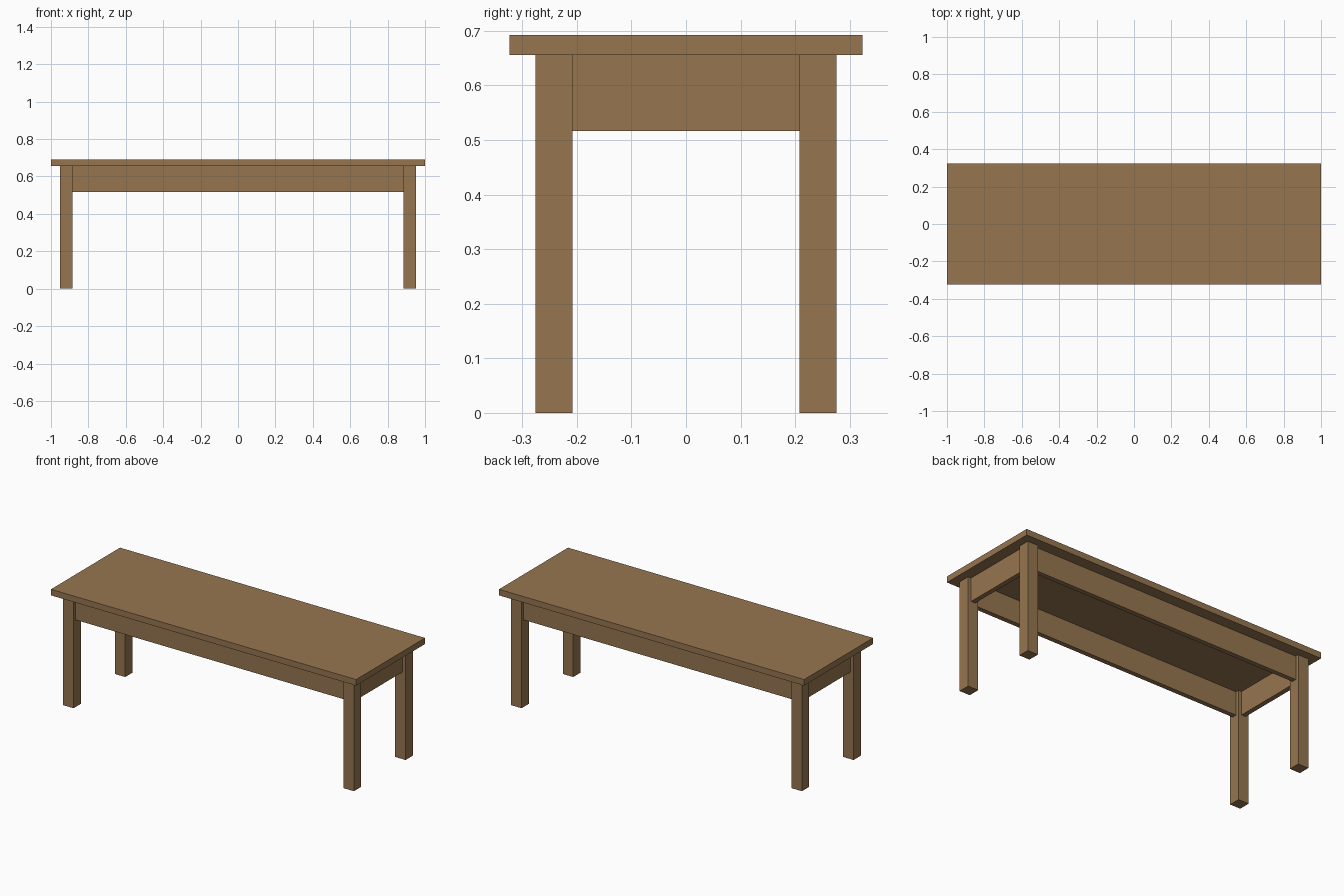
import bpy
from mathutils import Vector

if "Cube" in bpy.data.objects:
    bpy.data.objects.remove(bpy.data.objects["Cube"])

wood = bpy.data.materials.new("brown wood")
wood.diffuse_color = (0.305, 0.181, 0.080, 1)
wood.use_nodes = True
wood.node_tree.nodes["Principled BSDF"].inputs["Base Color"].default_value = wood.diffuse_color

TOP, UNDER, APRON_LOW = 0.692, 0.656, 0.516
LEG = 0.068                      # leg thickness
LX, LY = 0.919, 0.242            # leg centres
APRON = 0.028                    # apron thickness


def box(name, lo, hi):
    lo, hi = Vector(lo), Vector(hi)
    bpy.ops.mesh.primitive_cube_add(size=1, location=(lo + hi) / 2)
    ob = bpy.context.object
    ob.name = name
    ob.scale = hi - lo
    bpy.ops.object.transform_apply(location=False, rotation=False, scale=True)
    ob.data.materials.append(wood)


# Bench top
box("bench_top", (-1, -0.323, UNDER), (1, 0.323, TOP))

# Legs
h = LEG / 2
for sx, side in ((-1, "left"), (1, "right")):
    for sy, end in ((-1, "front"), (1, "back")):
        x, y = sx * LX, sy * LY
        box(f"{end}_{side}_leg", (x - h, y - h, 0), (x + h, y + h, UNDER))

# Aprons set between the legs, recessed from their outer faces
a = APRON / 2
for s, long_name, short_name in ((-1, "front", "left"), (1, "back", "right")):
    y, x = s * LY, s * LX
    box(f"{long_name}_apron", (-LX + h, y - a, APRON_LOW), (LX - h, y + a, UNDER))
    box(f"{short_name}_apron", (x - a, -LY + h, APRON_LOW), (x + a, LY - h, UNDER))
